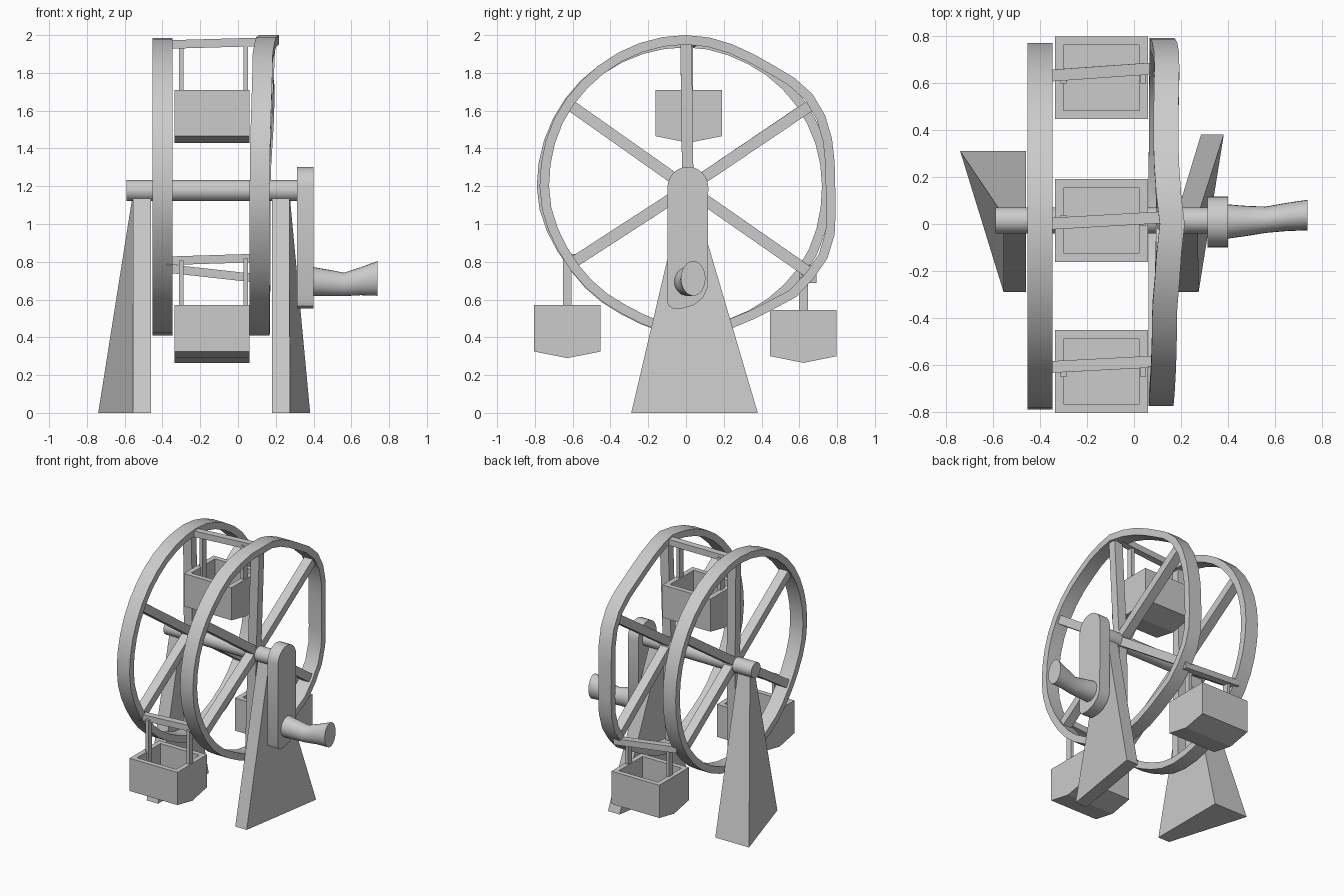
import bpy, bmesh, math
from mathutils import Vector

if "Cube" in bpy.data.objects:
    bpy.data.objects.remove(bpy.data.objects["Cube"])

AXLE_Y, AXLE_Z = 0.01, 1.18
WHEEL_Z = 1.2


def loft(name, sections, closed=False, smooth=False, ridge=None):
    """Skin matching point loops; cap the ends unless the loft is closed."""
    bm = bmesh.new()
    loops = [[bm.verts.new(p) for p in s] for s in sections]
    n, m = len(loops[0]), len(loops)
    for i in range(m if closed else m - 1):
        a, b = loops[i], loops[(i + 1) % m]
        for j in range(n):
            k = (j + 1) % n
            bm.faces.new((a[j], a[k], b[k], b[j]))
    if not closed:
        bm.faces.new(loops[0])
        bm.faces.new(loops[-1])
    if ridge:
        bmesh.ops.connect_verts(bm, verts=[loops[0][i] for i in ridge])
    bmesh.ops.recalc_face_normals(bm, faces=bm.faces)
    me = bpy.data.meshes.new(name)
    bm.to_mesh(me)
    bm.free()
    ob = bpy.data.objects.new(name, me)
    bpy.context.collection.objects.link(ob)
    if smooth:
        bpy.ops.object.select_all(action='DESELECT')
        ob.select_set(True)
        bpy.context.view_layer.objects.active = ob
        bpy.ops.object.shade_smooth_by_angle(angle=math.radians(35))
    return ob


def bar(name, a, b, side, w, h):
    """Square bar from a to b; w is measured along the side axis."""
    a, b, side = Vector(a), Vector(b), Vector(side)
    up = (b - a).cross(side).normalized()
    s = side * w / 2
    u = up * h / 2
    return loft(name, [[p - s - u, p + s - u, p + s + u, p - s + u] for p in (a, b)])


def circle(x, y, z, ry, rz, n=24, lean=0.0):
    out = []
    for i in range(n):
        t = 2 * math.pi * i / n
        out.append((x + lean * math.sin(t), y + ry * math.cos(t), z + rz * math.sin(t)))
    return out


def sample(table, deg):
    """Smooth periodic interpolation of (angle, value) pairs."""
    deg %= 360
    pts = table + [(table[0][0] + 360, table[0][1])]
    for (a, va), (b, vb) in zip(pts, pts[1:]):
        if a <= deg <= b:
            t = (1 - math.cos(math.pi * (deg - a) / (b - a))) / 2
            return va + (vb - va) * t


# Wheel rims: outer radius and sideways offset against angle (right one is warped)
left_r = [(0, .77), (60, .775), (90, .785), (145, .79), (180, .79), (217, .757),
          (242, .76), (270, .79), (320, .785)]
left_x = [(0, -.4), (180, -.4)]
right_r = [(0, .79), (33, .83), (60, .785), (90, .8), (145, .785), (180, .775), (215, .755),
           (242, .755), (270, .79), (300, .79), (318, .83), (333, .84)]
right_x = [(0, .12), (35, .14), (60, .135), (75, .14), (90, .163), (105, .142), (120, .13),
           (180, .115), (270, .115)]
SPOKES = (33, 90, 145, 214, 270, 325)


def rim_point(rt, xt, deg, dr=0.0, dx=0.0):
    r, t = sample(rt, deg) + dr, math.radians(deg)
    return (sample(xt, deg) + dx, r * math.cos(t), WHEEL_Z + r * math.sin(t))


for side, rt, xt in (("left", left_r, left_x), ("right", right_r, right_x)):
    rims = [[rim_point(rt, xt, d, dr, dx) for dr, dx in
             ((0, -.053), (0, .053), (-.05, .053), (-.05, -.053))]
            for d in range(0, 360, 9)]
    loft(side + "_rim", rims, closed=True, smooth=True)
    hub_x = -.4 if side == "left" else .13
    for i, d in enumerate(SPOKES):
        bar(f"{side}_spoke_{i}", (hub_x, AXLE_Y, AXLE_Z + .01),
            rim_point(rt, xt, d, -.03), (1, 0, 0), .07, .06)

# Axle
loft("axle", [circle(x, .015, AXLE_Z - .003, .056, .056) for x in (-.59, .33)], smooth=True)

# Stands: wedge legs, base corners listed front inner, front outer, back outer, back inner
for name, base, xi, xo in (
        ("left_stand", [(-.46, -.29), (-.555, -.29), (-.74, .31), (-.46, .31)], -.46, -.555),
        ("right_stand", [(.18, -.29), (.275, -.29), (.382, .38), (.285, .38)], .18, .272)):
    top = [(xi, -.015, 1.17), (xo, -.015, 1.17), (xo, .035, 1.17), (xi, .035, 1.17)]
    loft(name, [[(x, y, 0) for x, y in base], top])

# Crossbars, hangers and cabins: bar ends, cabin centre y, cabin rim height
for name, a, b, cy, zt in (
        ("top", (-.38, 0, 1.95), (.15, .03, 1.965), .015, 1.71),
        ("front", (-.38, -.61, .805), (.1, -.585, .82), -.628, .57),
        ("back", (-.38, .63, .765), (.12, .665, .71), .622, .545)):
    bar(name + "_crossbar", a, b, (0, 1, 0), .05, .045)
    for i, x in enumerate((-.3, .04)):
        t = (x - a[0]) / (b[0] - a[0])
        zb = a[2] + (b[2] - a[2]) * t
        bar(f"{name}_hanger_{i}", (x, cy, zt - .1), (x, cy, zb), (1, 0, 0), .024, .046)

    def section(inset, z, drop=0.0):
        x0, x1 = -.337 + inset, .06 - inset
        y0, y1 = cy - .176 + inset, cy + .176 - inset
        return [(x0, y0, z), (x1, y0, z), (x1, cy, z - drop),
                (x1, y1, z), (x0, y1, z), (x0, cy, z - drop)]

    loft(name + "_cabin", [section(0, zt - .245, .035), section(0, zt),
                           section(.037, zt), section(.037, zt - .2)], ridge=(2, 5))

# Crank arm: rounded top, slightly skewed bottom
arm = [(AXLE_Y + .108 * math.cos(math.pi * i / 12), 1.195 + .108 * math.sin(math.pi * i / 12))
       for i in range(13)]
arm += [(-.1, .59), (-.092, .566), (-.07, .553), (-.02, .553), (.04, .57), (.09, .61), (.113, .66)]
loft("crank_arm", [[(x, y, z) for y, z in arm] for x in (.313, .4)], smooth=True)

# Crank handle: bent tapering grip
path = [(.38, .01, .697, .075, .078), (.48, .013, .688, .064, .07), (.56, .018, .68, .056, .062),
        (.65, .03, .697, .06, .074), (.738, .038, .712, .065, .092)]
loft("crank_handle", [circle(*p) for p in path], smooth=True)
